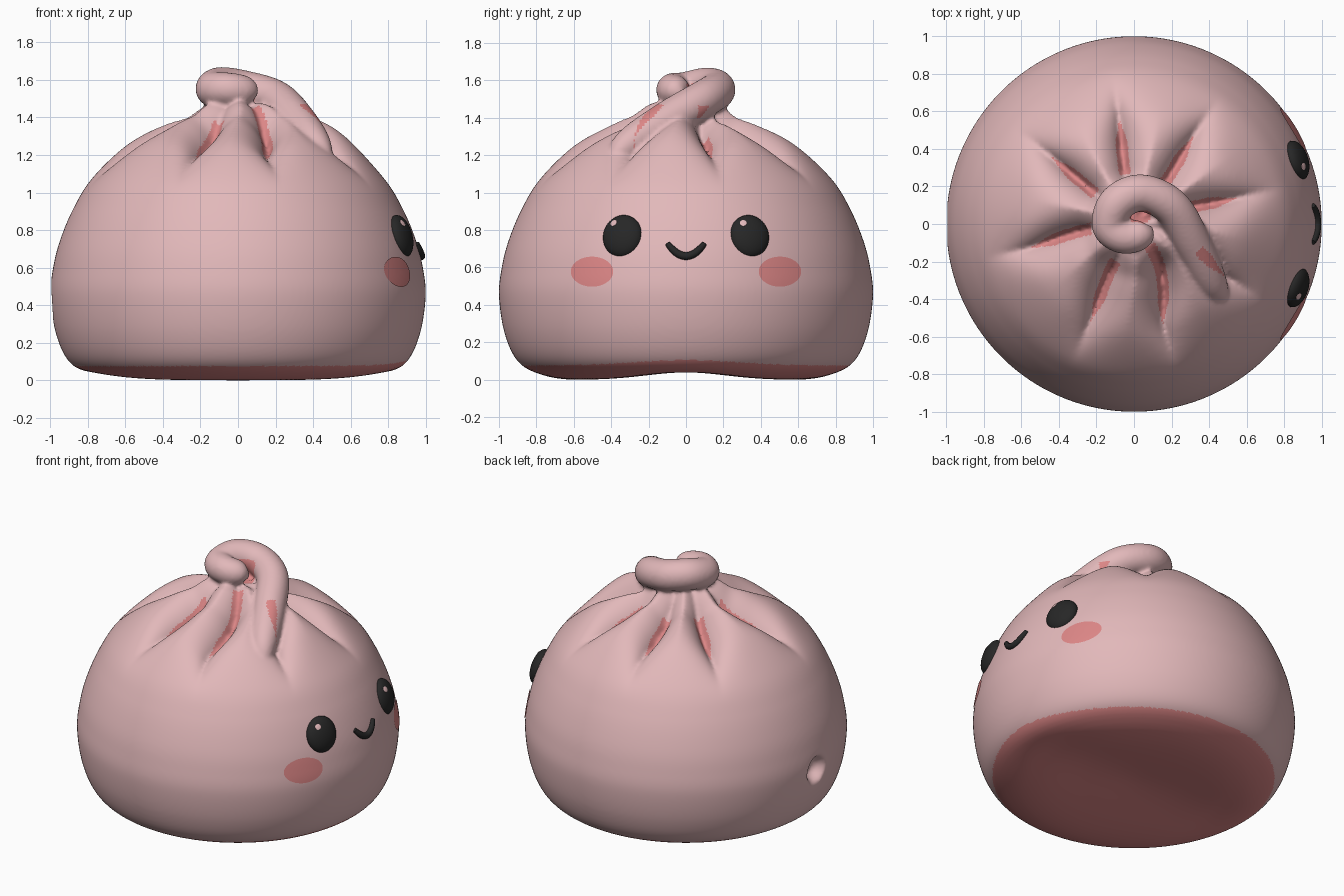
import bpy, bmesh, math
from mathutils import Vector
from mathutils.bvhtree import BVHTree

cube = bpy.data.objects.get("Cube")
if cube:
    bpy.data.objects.remove(cube)


def material(name, color, rough=0.6):
    m = bpy.data.materials.new(name)
    m.use_nodes = True
    m.diffuse_color = (*color, 1)
    bsdf = m.node_tree.nodes["Principled BSDF"]
    bsdf.inputs["Base Color"].default_value = (*color, 1)
    bsdf.inputs["Roughness"].default_value = rough
    return m


DOUGH = material("pale pink dough", (0.76, 0.48, 0.49))
BLUSH = material("rose pink", (0.72, 0.24, 0.24))
BLACK = material("soft black", (0.02, 0.02, 0.02))


def smoothstep(a, b, x):
    t = min(max((x - a) / (b - a), 0), 1)
    return t * t * (3 - 2 * t)


def catmull(points, steps):
    pts = [Vector(p) for p in points]
    pts = [2 * pts[0] - pts[1]] + pts + [2 * pts[-1] - pts[-2]]
    out = []
    for a, b, c, d in zip(pts, pts[1:], pts[2:], pts[3:]):
        for i in range(steps):
            t = i / steps
            out.append(0.5 * (2 * b + (c - a) * t + (2 * a - 5 * b + 4 * c - d) * t * t
                              + (3 * b - a - 3 * c + d) * t ** 3))
    return out + [pts[-2]]


def finish(obj, mat, name):
    obj.name = name
    obj.data.materials.clear()
    obj.data.materials.append(mat)
    for p in obj.data.polygons:
        p.use_smooth = True
    return obj


def mesh_object(bm, name):
    mesh = bpy.data.meshes.new(name)
    bm.to_mesh(mesh)
    bm.free()
    obj = bpy.data.objects.new(name, mesh)
    bpy.context.collection.objects.link(obj)
    return obj


# Pleats: angle in degrees, inward swirl in degrees, inner radius of the pink
PLEATS = [(98, 3, .27), (56, -4, .28), (14, 4, .32), (-30, 18, .33),
          (-74, 20, .14), (-114, -4, .22), (-167, -8, .23), (141, 1, .26)]


def nearest_pleat(theta, r):
    """Arc distance to the closest pleat, and the start of its pink strip."""
    best = (9, 0)
    for angle, swirl, inner in PLEATS:
        a = math.radians(angle + swirl * (1 - smoothstep(.1, .6, r)))
        d = abs((theta - a + math.pi) % math.tau - math.pi) * r
        best = min(best, (d, inner))
    return best


def shape(r, z, theta):
    x, y = r * math.cos(theta), r * math.sin(theta)
    if z > 0.8:
        d, _ = nearest_pleat(theta, r)
        depth = .21 * (1 - smoothstep(.36, .84, r)) * (.35 + .65 * smoothstep(.12, .3, r))
        lean = math.exp(-((theta + .17) / .5) ** 2) * smoothstep(.1, .3, r) * (1 - smoothstep(.4, .8, r))
        z += .05 * lean + .015 * smoothstep(.9, .5, r)
        z -= depth * (.65 * math.exp(-d / .04) + .35 * math.exp(-(d / .12) ** 2))
    elif z < 0.1 and r < .88:
        z += .04 * math.exp(-(y / .3) ** 2) * smoothstep(.9, .6, r)
    # Small round dent at the rear
    if x < -.8:
        x += .08 * (1 - smoothstep(.05, .1, math.hypot(y, z - .43)))
    return Vector((x, y, z))


# Dough body: lathed profile with pleats
PROFILE = [(0, .02), (.3, .01), (.6, 0), (.78, .03), (.9, .1), (.97, .25), (1, .45),
           (.985, .6), (.95, .74), (.88, .91), (.78, 1.07), (.6, 1.24), (.4, 1.36),
           (.29, 1.42), (.21, 1.48), (.14, 1.5), (0, 1.5)]
SEG = 288
bm = bmesh.new()
rows = []
for r, z in catmull(PROFILE, 9)[1:-1]:
    rows.append([bm.verts.new(shape(r, z, i * math.tau / SEG - math.pi)) for i in range(SEG)])
for low, high in zip(rows, rows[1:]):
    for i in range(SEG):
        j = (i + 1) % SEG
        bm.faces.new((low[i], low[j], high[j], high[i]))
bm.faces.new(rows[0][::-1])
bm.faces.new(rows[-1])
body = mesh_object(bm, "dough_body")

# Twisted knot: one fold that climbs and curls in on itself
KNOT = [(.5, -.42, 1.14, .01), (.42, -.32, 1.25, .08), (.31, -.1, 1.39, .1),
        (.2, .09, 1.5, .1), (.04, .165, 1.55, .1), (-.09, .11, 1.57, .1),
        (-.13, -.01, 1.55, .095), (-.05, -.07, 1.55, .09), (.05, -.05, 1.54, .075),
        (.1, -.02, 1.52, .01)]
bm = bmesh.new()
path = catmull(KNOT, 8)
rings = []
for k, p in enumerate(path):
    ahead = (path[min(k + 1, len(path) - 1)] - path[max(k - 1, 0)]).to_3d().normalized()
    side = ahead.cross(Vector((0, 0, 1))).normalized()
    up = side.cross(ahead)
    rings.append([bm.verts.new(p.to_3d() + p.w * (side * math.cos(a) + up * math.sin(a)))
                  for a in [i * math.tau / 24 for i in range(24)]])
for a, b in zip(rings, rings[1:]):
    for i in range(24):
        j = (i + 1) % 24
        bm.faces.new((a[i], a[j], b[j], b[i]))
bm.faces.new(rings[0][::-1])
bm.faces.new(rings[-1])
bmesh.ops.recalc_face_normals(bm, faces=bm.faces)
knot = mesh_object(bm, "knot")

# Fuse body and knot into one soft skin
bpy.ops.object.select_all(action='DESELECT')
body.select_set(True)
knot.select_set(True)
bpy.context.view_layer.objects.active = body
bpy.ops.object.join()
remesh = body.modifiers.new("fuse", 'REMESH')
remesh.mode = 'VOXEL'
remesh.voxel_size = 0.0135
soften = body.modifiers.new("soften", 'SMOOTH')
soften.iterations = 5
graph = bpy.context.evaluated_depsgraph_get()
skin = bpy.data.meshes.new_from_object(body.evaluated_get(graph))
body.modifiers.clear()
body.data = skin
finish(body, DOUGH, "dough_body")
skin.materials.append(BLUSH)
floor = min(v.co.z for v in skin.vertices)
for v in skin.vertices:
    v.co.z -= floor

# Rose colour on the base, in the pleats and inside the knot
for p in skin.polygons:
    c = p.center
    r = math.hypot(c.x, c.y)
    rose = c.z < .075 + .03 * math.exp(-(c.y / .4) ** 2) * (c.x > 0)
    if c.z > 1 and r < .6:
        d, inner = nearest_pleat(math.atan2(c.y, c.x), r)
        width = .032 * smoothstep(.58, .42, r) if r > .42 else .032
        rose = inner < r and d < width and c.z < 1.47
        rose = rose or (math.hypot(c.x - .03, c.y - .055) < .06 and c.z < 1.585)
    p.material_index = int(rose)

tree = BVHTree.FromPolygons([v.co for v in skin.vertices], [p.vertices for p in skin.polygons])


def on_skin(y, z, lift=0.0):
    hit, normal, _, _ = tree.ray_cast(Vector((2, y, z)), Vector((-1, 0, 0)))
    return hit + normal * lift


def cheek(name, y0, z0):
    bm = bmesh.new()
    grid = [[bm.verts.new(on_skin(y0 + .113 * k / 6 * math.cos(a), z0 + .08 * k / 6 * math.sin(a), .005))
             for a in [i * math.tau / 40 for i in range(40)]] for k in range(1, 7)]
    bm.faces.new(grid[0])
    for a, b in zip(grid, grid[1:]):
        for i in range(40):
            j = (i + 1) % 40
            bm.faces.new((a[i], b[i], b[j], a[j]))
    finish(mesh_object(bm, name), BLUSH, name)


def ball(name, mat, loc, facing, size):
    bpy.ops.mesh.primitive_uv_sphere_add(segments=40, ring_count=24, location=loc)
    obj = finish(bpy.context.object, mat, name)
    obj.rotation_euler = facing.to_track_quat('Z', 'Y').to_euler()
    obj.scale = size
    return obj


# Eyes with glints, and cheeks
for label, s in (("right", -1), ("left", 1)):
    facing = Vector((.93, .3 * s, .26)).normalized()
    eye_at = on_skin(.342 * s, .77, -.008)
    ball(label + "_eye", BLACK, eye_at, facing, (.108, .116, .055))
    # Glint sits on the eye surface, up and toward -y
    quat = facing.to_track_quat('Z', 'Y')
    u, v = -.042, .062
    w = .055 * math.sqrt(1 - (u / .108) ** 2 - (v / .116) ** 2)
    out = quat @ Vector((u / .108 ** 2, v / .116 ** 2, w / .055 ** 2)).normalized()
    ball(label + "_glint", DOUGH, eye_at + quat @ Vector((u, v, w)), out, (.019, .019, .004))
    cheek(label + "_cheek", .5 * s, .577)

# Smiling mouth
curve = bpy.data.curves.new("mouth", 'CURVE')
curve.dimensions = '3D'
curve.bevel_depth = 0.019
curve.bevel_resolution = 4
curve.use_fill_caps = True
line = curve.splines.new('POLY')
line.points.add(20)
for i, pt in enumerate(line.points):
    t = i / 10 - 1
    pt.co = (*on_skin(.098 * t, .66 + .067 * t * t, .004), 1)
    pt.radius = 1.1 - .35 * t ** 4
mouth = bpy.data.objects.new("mouth", curve)
bpy.context.collection.objects.link(mouth)
curve.materials.append(BLACK)
